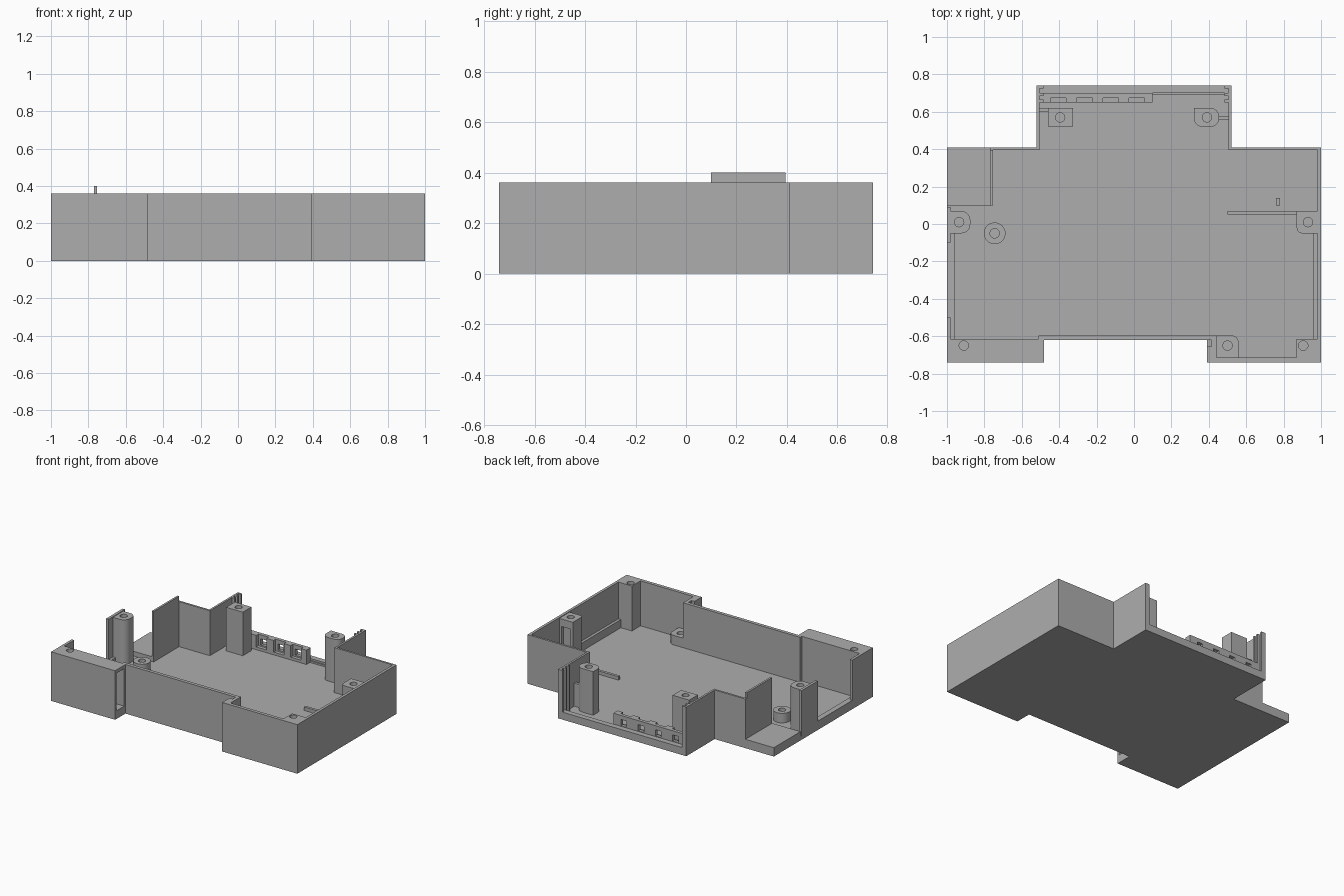
import bpy, bmesh, math

cube = bpy.data.objects.get("Cube")
if cube:
    bpy.data.objects.remove(cube, do_unlink=True)

FLOOR, RIM, TOP = 0.03, 0.065, 0.36

grey = bpy.data.materials.new("mid grey plastic")
grey.use_nodes = True
grey.diffuse_color = (0.42, 0.42, 0.42, 1)
grey.node_tree.nodes["Principled BSDF"].inputs["Base Color"].default_value = grey.diffuse_color


def prism(name, outline, z0, z1):
    """Extrude a flat outline from z0 to z1."""
    bm = bmesh.new()
    face = bm.faces.new([bm.verts.new((x, y, z0)) for x, y in outline])
    up = bmesh.ops.extrude_face_region(bm, geom=[face])["geom"]
    for v in up:
        if isinstance(v, bmesh.types.BMVert):
            v.co.z = z1
    bmesh.ops.recalc_face_normals(bm, faces=bm.faces)
    mesh = bpy.data.meshes.new(name)
    bm.to_mesh(mesh)
    bm.free()
    mesh.materials.append(grey)
    obj = bpy.data.objects.new(name, mesh)
    bpy.context.collection.objects.link(obj)
    return obj


def box(name, x0, x1, y0, y1, z0=FLOOR, z1=TOP):
    return prism(name, [(x0, y0), (x1, y0), (x1, y1), (x0, y1)], z0, z1)


def circle(x, y, r, n=24):
    return [(x + r * math.cos(2 * math.pi * i / n), y + r * math.sin(2 * math.pi * i / n))
            for i in range(n)]


def rounded(x0, x1, y0, y1, radii, n=6):
    """Rectangle with a radius per corner, from lower left anticlockwise."""
    pts = []
    corners = [(x0, y0, 1, 1), (x1, y0, -1, 1), (x1, y1, -1, -1), (x0, y1, 1, -1)]
    for k, ((x, y, sx, sy), r) in enumerate(zip(corners, radii)):
        if r == 0:
            pts.append((x, y))
            continue
        for i in range(n + 1):
            a = math.pi + (k + i / n) * math.pi / 2
            pts.append((x + sx * r + r * math.cos(a), y + sy * r + r * math.sin(a)))
    return pts


def cut(obj, cutters):
    """Subtract the cutters, then discard them."""
    for c in cutters:
        c.hide_render = True
        mod = obj.modifiers.new("cut", 'BOOLEAN')
        mod.operation, mod.solver, mod.object = 'DIFFERENCE', 'EXACT', c
    deps = bpy.context.evaluated_depsgraph_get()
    mesh = bpy.data.meshes.new_from_object(obj.evaluated_get(deps))
    obj.modifiers.clear()
    obj.data = mesh
    for c in cutters:
        bpy.data.objects.remove(c, do_unlink=True)


def post(name, outline, hole, z1, r=0.025, extra=()):
    obj = prism(name, outline, FLOOR, z1)
    bore = prism("bore", circle(*hole, r), max(FLOOR + 0.01, z1 - 0.2), z1 + 0.1)
    cut(obj, [bore, *extra])
    return obj


# Floor plate and raised rear corner plate
prism("floor", [(-1, -.74), (-.48, -.74), (-.48, -.62), (.39, -.62), (.39, -.74), (1, -.74),
                (1, .41), (.52, .41), (.52, .74), (-.52, .74), (-.52, .41), (-1, .41)], 0, FLOOR)
box("corner_plate", -1, -.77, .1, .41, FLOOR, RIM)

# Outer walls
box("front_wall", -.51, .44, -.62, -.595)
box("front_left_wall", .44, .87, -.74, -.715)
box("left_wall", .98, 1, -.62, .41)
box("back_left_wall", .52, .98, .395, .41)
box("back_right_wall", -.77, -.52, .395, .41)
box("corner_screen", -.77, -.755, .1, .395, FLOOR, .4)
for side, name in ((-1, "right"), (1, "left")):
    a, b = sorted((side * .505, side * .52))
    box(name + "_bay_wall", a, b, .395, .74)
    # Slot rails at the open back
    a, b = sorted((side * .485, side * .505))
    for y0, y1 in ((.725, .74), (.685, .7), (.65, .665)):
        box(name + "_bay_rail", a, b, y0, y1)
    # Low ledges along the side walls
    a, b = sorted((side * .96, side * .98))
    box(name + "_ledge", a, b, -.615, -.05, FLOOR, .09 if side > 0 else RIM)

# Partly open right wall
box("right_wall_front", -1, -.98, -.62, -.5)
box("right_wall_sill", -1, -.98, -.5, -.1, FLOOR, RIM)
box("right_wall_middle", -1, -.98, -.1, .09)

# Front blocks
post("front_right_block", [(-1, -.74), (-.48, -.74), (-.48, -.615), (-1, -.615)], (-.91, -.65), TOP,
     extra=[box("slot", -.6, -.4, -.725, -.635, .06, .335)])
post("front_left_block", [(.87, -.74), (1, -.74), (1, -.615), (.87, -.615)], (.905, -.65), TOP)
prism("notch_wall", [(.39, -.74), (.44, -.74), (.44, -.595), (.415, -.595),
                     (.415, -.655), (.39, -.655)], FLOOR, TOP)
post("low_boss", rounded(.44, .56, -.715, -.595, (0, 0, .04, 0)), (.5, -.65), .1)

# Screw posts
post("right_post", rounded(-.98, -.875, -.05, .07, (0, .05, .05, 0)), (-.935, .01), .355)
post("left_post", rounded(.87, .98, -.05, .07, (.03, 0, 0, 0)), (.93, .01), .355,
     extra=[box("pocket", .89, .96, .052, .1, .1, .3)])
post("back_right_post", rounded(-.46, -.325, .52, .62, (0, 0, 0, 0)), (-.395, .57), .35)
post("back_left_post", rounded(.32, .455, .52, .62, (.045, .045, .045, 0)), (.39, .57), .35)
post("round_boss", circle(-.745, -.05, .058, 32), (-.745, -.05), .1)

# Ribs and small peg
box("back_right_rib", -.505, -.46, .6, .62, FLOOR, .2)
box("back_left_rib", .45, .505, .555, .575, FLOOR, .2)
box("floor_rib", .5, .87, .05, .07, FLOOR, .055)
box("floor_peg", .76, .78, .1, .14, FLOOR, .09)

# Rear sill and socket panel with four windows
box("rear_sill", -.505, .505, .7, .74, FLOOR, .055)
box("rear_sill_step", .1, .505, .69, .7, FLOOR, .042)
panel = box("socket_panel", -.505, .1, .65, .7, FLOOR, .135)
cutters = []
for i in range(4):
    x = -.405 + i * .14
    cutters.append(box("recess", x - .042, x + .042, .6, .675, .05, .2))
    cutters.append(box("window", x - .023, x + .023, .66, .8, .06, .105))
cut(panel, cutters)

# Keep edges crisp while the round posts shade smoothly
bpy.ops.object.select_all(action='DESELECT')
for o in bpy.context.collection.objects:
    if o.type == 'MESH' and (o.name.endswith("_post") or o.name.endswith("_boss")):
        o.select_set(True)
        bpy.context.view_layer.objects.active = o
bpy.ops.object.shade_smooth_by_angle(angle=math.radians(30))
